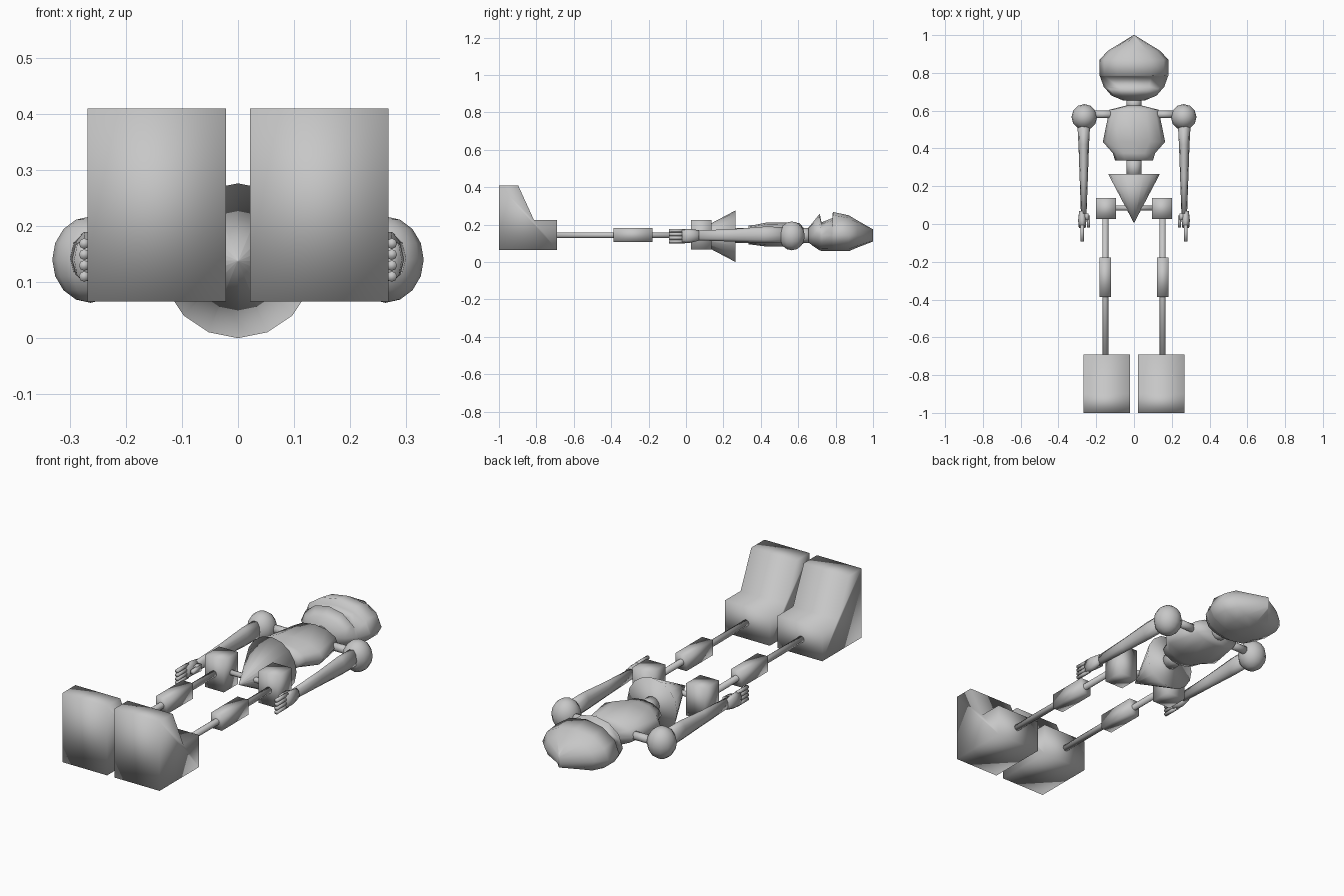
import bpy, bmesh, math

if "Cube" in bpy.data.objects:
    bpy.data.objects.remove(bpy.data.objects["Cube"])

ZC = 0.143  # height of the body axis (the figure lies on its back)

grey = bpy.data.materials.new("plain grey")
grey.diffuse_color = (0.57, 0.57, 0.57, 1)
grey.use_nodes = True
grey.node_tree.nodes["Principled BSDF"].inputs["Base Color"].default_value = grey.diffuse_color


def finish(name, bm, mirror=False):
    bmesh.ops.recalc_face_normals(bm, faces=bm.faces[:])
    for f in bm.faces:
        f.smooth = True
    me = bpy.data.meshes.new(name)
    bm.to_mesh(me)
    bm.free()
    me.materials.append(grey)
    ob = bpy.data.objects.new(name, me)
    bpy.context.collection.objects.link(ob)
    if mirror:
        ob.modifiers.new("mirror", 'MIRROR').use_axis[0] = True
    return ob


def loft(name, sections, n=12, cx=0.0, zc=ZC, mirror=False):
    """Oval rings along y; each section is (y, half width, z low, z high)."""
    bm = bmesh.new()
    rings = []
    for y, hw, lo, hi in sections:
        ring = []
        for i in range(n):
            a = 2 * math.pi * i / n
            s = math.sin(a)
            z = zc + s * ((hi - zc) if s > 0 else (zc - lo))
            ring.append(bm.verts.new((cx + hw * math.cos(a), y, z)))
        rings.append(ring)
    for a, b in zip(rings, rings[1:]):
        for i in range(n):
            j = (i + 1) % n
            bm.faces.new((a[i], a[j], b[j], b[i]))
    bm.faces.new(rings[0])
    bm.faces.new(rings[-1])
    return finish(name, bm, mirror)


def rod(name, y0, y1, r, n=12, cx=0.0, zc=ZC, mirror=False):
    return loft(name, [(y, r, zc - r, zc + r) for y in (y0, y1)], n, cx, zc, mirror)


def prism(name, profile, x0, x1, mirror=False):
    """Profile of (y, z) points extruded along x."""
    bm = bmesh.new()
    a = [bm.verts.new((x0, y, z)) for y, z in profile]
    b = [bm.verts.new((x1, y, z)) for y, z in profile]
    bm.faces.new(a)
    bm.faces.new(b)
    for i in range(len(a)):
        j = (i + 1) % len(a)
        bm.faces.new((a[i], a[j], b[j], b[i]))
    return finish(name, bm, mirror)


def box(name, x0, x1, y0, y1, z0, z1, mirror=True):
    return prism(name, [(y0, z0), (y1, z0), (y1, z1), (y0, z1)], x0, x1, mirror)


def cross_bar(name, x0, x1, y, r, mirror=False):
    prof = [(y + r * math.cos(k * math.pi / 6), ZC + r * math.sin(k * math.pi / 6))
            for k in range(12)]
    return prism(name, prof, x0, x1, mirror)


# Head: chin guard, recessed face, overhanging brow, ridged crown
loft("head", [(0.655, 0.06, 0.105, 0.185), (0.68, 0.12, 0.085, 0.215),
              (0.715, 0.15, 0.062, 0.258), (0.725, 0.16, 0.06, 0.212),
              (0.782, 0.18, 0.058, 0.235), (0.785, 0.182, 0.058, 0.268),
              (0.87, 0.182, 0.058, 0.25), (0.917, 0.138, 0.078, 0.222),
              (1.0, 0.003, 0.11, 0.175)])
rod("neck", 0.6, 0.67, 0.04)

# Torso and waist
loft("torso", [(0.335, 0.10, 0.095, 0.195), (0.375, 0.112, 0.09, 0.2),
               (0.435, 0.165, 0.082, 0.212), (0.605, 0.13, 0.082, 0.21),
               (0.627, 0.04, 0.1, 0.185)])
rod("waist", 0.25, 0.35, 0.04)

# Pelvis cone, point towards the feet
loft("pelvis", [(0.008, 0.002, 0.136, 0.14), (0.265, 0.137, 0.0, 0.276)], 16, zc=0.138)
cross_bar("hip_bar", -0.11, 0.11, 0.085, 0.013)

# Shoulders
cross_bar("shoulder_bar", 0.1, 0.22, 0.58, 0.02, True)
bm = bmesh.new()
bmesh.ops.create_uvsphere(bm, u_segments=12, v_segments=8, radius=1)
for v in bm.verts:
    x, y, z = v.co
    v.co = (0.263 + 0.068 * x, 0.566 + 0.069 * y, 0.14 + 0.077 * z)
finish("shoulder_ball", bm, True)

# Arms and hands
loft("arm", [(0.055, 0.015, 0.115, 0.17), (0.25, 0.022, 0.108, 0.178),
             (0.42, 0.028, 0.1, 0.192), (0.53, 0.034, 0.1, 0.19)], 10, cx=0.266, mirror=True)
loft("palm", [(-0.022, 0.018, 0.1, 0.178), (0.02, 0.022, 0.102, 0.178),
              (0.07, 0.016, 0.115, 0.17)], 8, cx=0.274, zc=0.14, mirror=True)
for k in range(4):
    rod("finger", -0.092, -0.005, 0.0095, 8, 0.274, 0.11 + 0.0195 * k, True)
prism("thumb", [(-0.018, 0.135), (0.045, 0.13), (0.045, 0.158), (-0.018, 0.153)],
      0.232, 0.248, True)
box("thumb_base", 0.24, 0.268, 0.02, 0.055, 0.13, 0.158)

# Legs: hip blocks, rods, knees, boots
box("hip_block", 0.096, 0.2, 0.026, 0.137, 0.066, 0.225)
rod("leg_rod", -0.72, 0.05, 0.016, 10, 0.152, 0.144, True)
box("knee", 0.122, 0.182, -0.387, -0.178, 0.107, 0.182)
prism("boot", [(-1, 0.065), (-0.69, 0.065), (-0.69, 0.225), (-0.813, 0.225),
               (-0.897, 0.409), (-1, 0.409)], 0.021, 0.268, True)
